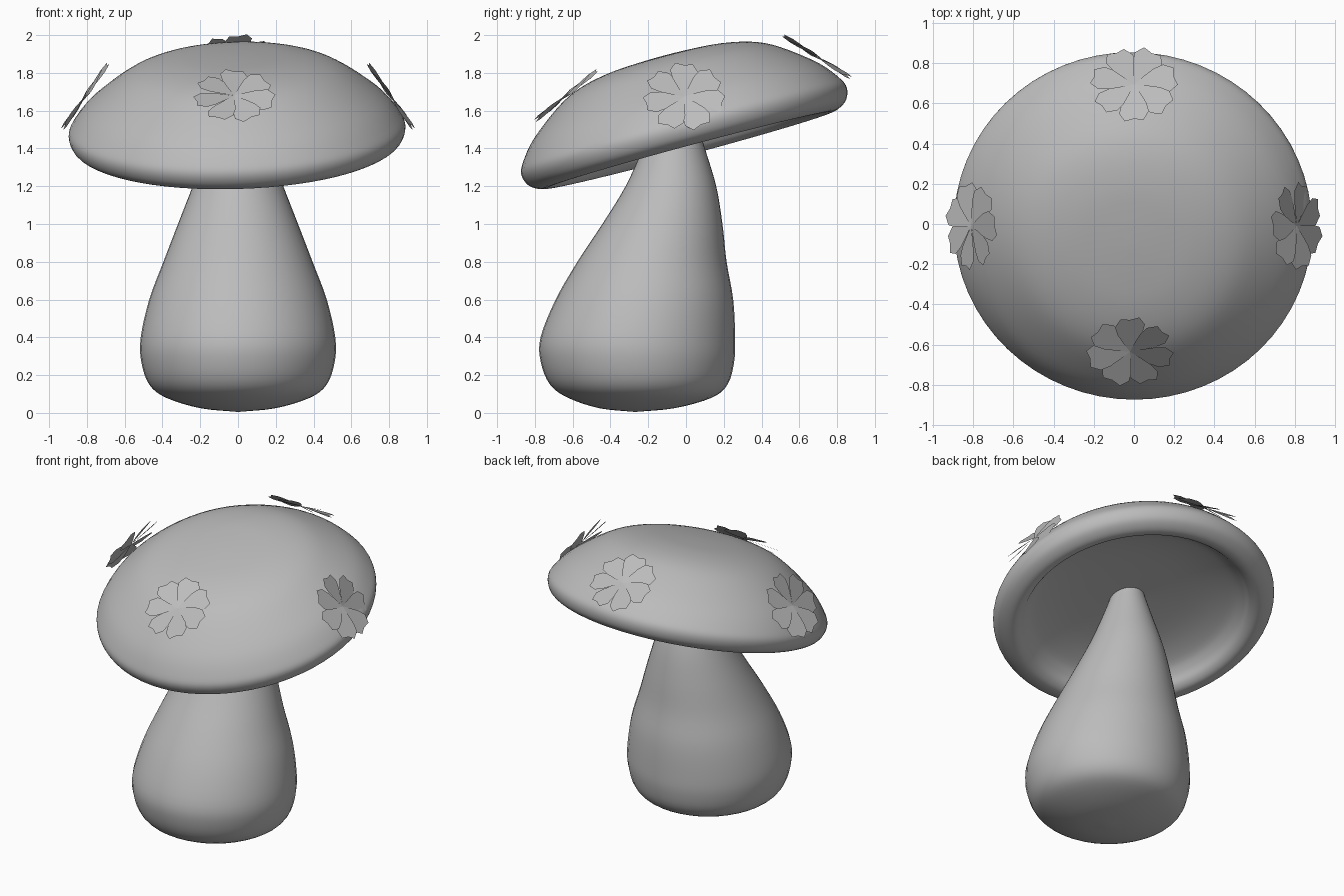
import bpy, bmesh, math
from mathutils import Vector, Matrix

if "Cube" in bpy.data.objects:
    bpy.data.objects.remove(bpy.data.objects["Cube"])

grey = bpy.data.materials.new("plain grey")
grey.diffuse_color = (0.5, 0.5, 0.5, 1)
grey.use_nodes = True
grey.node_tree.nodes["Principled BSDF"].inputs["Base Color"].default_value = grey.diffuse_color


def smooth_path(pts, steps=4):
    """Catmull-Rom samples through the control points."""
    pts = [Vector(p) for p in pts]
    ext = [2 * pts[0] - pts[1]] + pts + [2 * pts[-1] - pts[-2]]
    out = []
    for i in range(1, len(ext) - 2):
        a, b, c, d = ext[i - 1:i + 3]
        for k in range(steps):
            t = k / steps
            out.append(0.5 * (2 * b + (c - a) * t + (2 * a - 5 * b + 4 * c - d) * t * t
                              + (3 * b - a - 3 * c + d) * t ** 3))
    return out + [pts[-1]]


def finish(name, bm, smooth, matrix=Matrix()):
    bm.transform(matrix)
    mesh = bpy.data.meshes.new(name)
    bm.to_mesh(mesh)
    bm.free()
    mesh.materials.append(grey)
    for p in mesh.polygons:
        p.use_smooth = smooth
    obj = bpy.data.objects.new(name, mesh)
    bpy.context.collection.objects.link(obj)
    return obj


def lathe(name, profile, segments, matrix=Matrix()):
    """Profile points are (radius, y offset of the ring, height)."""
    bm = bmesh.new()
    rings = []
    for r, y, z in smooth_path(profile):
        if r < 1e-4:
            rings.append([bm.verts.new((0, y, z))] * segments)
            continue
        rings.append([bm.verts.new((r * math.cos(a), y + r * math.sin(a), z))
                      for a in (2 * math.pi * i / segments for i in range(segments))])
    for lo, hi in zip(rings, rings[1:]):
        for i in range(segments):
            j = (i + 1) % segments
            quad = list(dict.fromkeys((lo[i], lo[j], hi[j], hi[i])))
            bm.faces.new(quad)
    bmesh.ops.recalc_face_normals(bm, faces=bm.faces)
    return finish(name, bm, True, matrix)


# Stem: fat at the foot, leaning back as it narrows
lathe("stem", [(0, -0.27, 0.005), (0.20, -0.26, 0.025), (0.38, -0.245, 0.08), (0.47, -0.25, 0.15),
               (0.512, -0.257, 0.27), (0.515, -0.255, 0.40), (0.47, -0.22, 0.60),
               (0.395, -0.18, 0.80), (0.318, -0.125, 1.0), (0.24, -0.08, 1.2),
               (0.165, -0.065, 1.4), (0.11, -0.06, 1.56), (0.09, -0.06, 1.62), (0, -0.06, 1.64)], 40)

# Cap: thick dome with a rounded rim and a hollow underside, tipped forward
tilt = Matrix.Rotation(math.radians(-1.8), 4, 'Y') @ Matrix.Rotation(math.radians(15), 4, 'X')
cap_matrix = Matrix.Translation((-0.005, -0.01, 1.49)) @ tilt
cap = [(0, 0.415), (0.15, 0.411), (0.32, 0.398), (0.48, 0.362), (0.61, 0.298), (0.78, 0.167),
       (0.868, 0.06), (0.892, 0), (0.872, -0.06), (0.825, -0.093), (0.775, -0.102),
       (0.73, -0.08), (0.69, -0.03), (0.61, 0.018), (0.40, 0.06), (0, 0.08)]
lathe("cap", [(r, 0, z) for r, z in cap], 64, cap_matrix)

# Flower spots: seven thin overlapping petals each
half = [(0.035, 0.06), (0.063, 0.115), (0.075, 0.165), (0.047, 0.213)]
outline = [(0, 0)] + half + [(0, 0.203)] + [(-x, y) for x, y in reversed(half)]


def flower(name, centre, normal, up):
    n = Vector(normal).normalized()
    side = Vector(up).cross(n).normalized()
    up = n.cross(side)
    frame = Matrix((side, up, n)).transposed().to_4x4()
    bm = bmesh.new()
    for k in range(7):
        turn = (Matrix.Rotation(2 * math.pi * k / 7, 4, 'Z')
                @ Matrix.Rotation(math.radians(9), 4, 'Y'))
        bm.faces.new([bm.verts.new(turn @ Vector((x, y, 0))) for x, y in outline])
    return finish(name, bm, False, Matrix.Translation(centre) @ frame)


def slope(deg):
    return math.sin(math.radians(deg)), math.cos(math.radians(deg))


s, c = slope(39)
flower("front_flower", (-0.02, -0.635, 1.68), (0, -s, c), (0, 0, 1))
s, c = slope(32)
flower("back_flower", (0, 0.695, 1.885), (0, s, c), (0, 0, 1))
s, c = slope(55)
flower("right_flower", (0.81, -0.01, 1.675), (s, 0, c), (0, 0, 1))
flower("left_flower", (-0.81, -0.01, 1.675), (-s, 0, c), (0, 0, 1))
